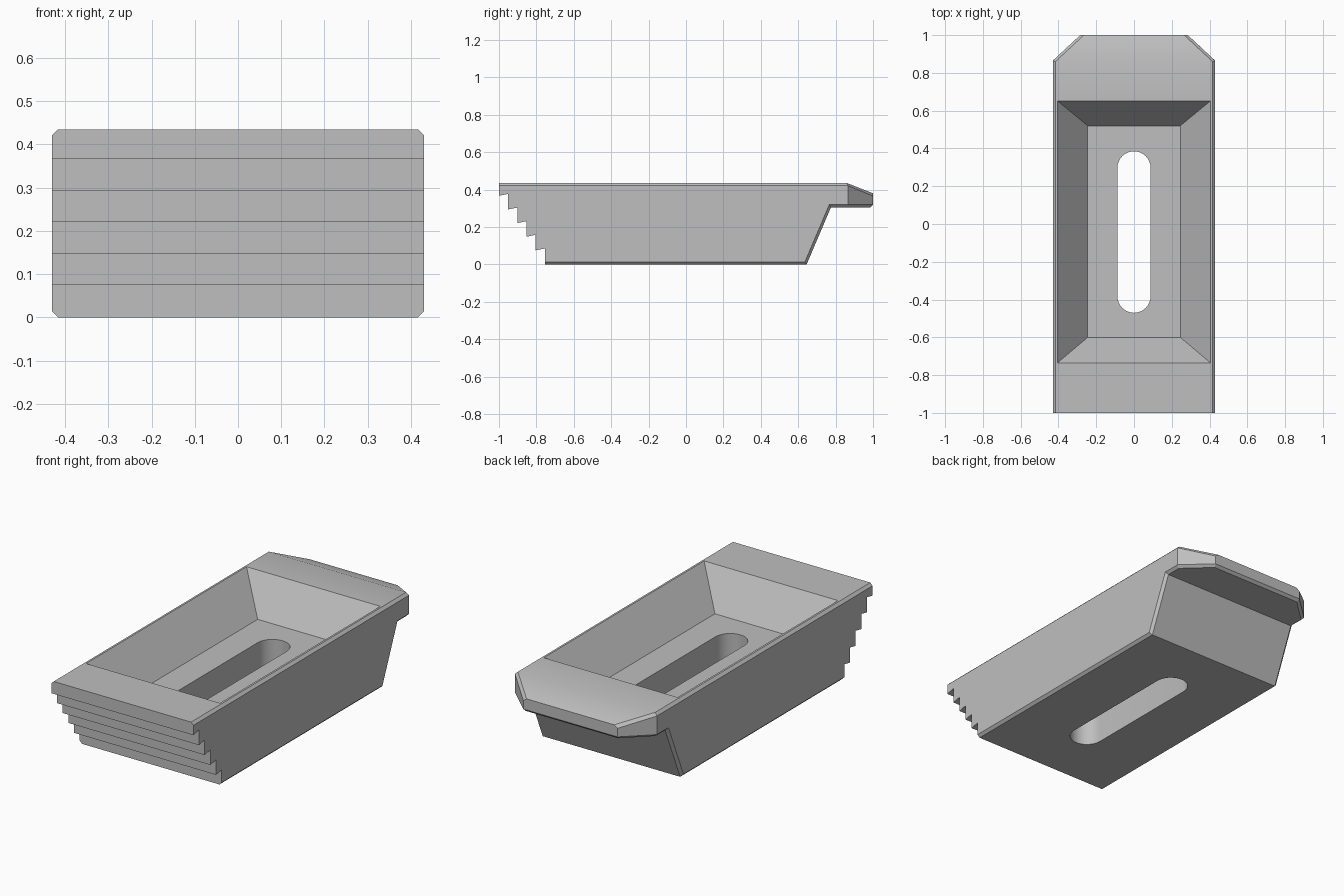
import bpy, bmesh, math
from mathutils import Vector

cube = bpy.data.objects.get("Cube")
if cube:
    bpy.data.objects.remove(cube, do_unlink=True)

HALF_W, TOP, LIP_Z, CHAMFER = 0.43, 0.435, 0.305, 0.014
CORNER_Y = 0.865

grey = bpy.data.materials.new("plain grey")
grey.use_nodes = True
colour = (0.52, 0.52, 0.52, 1)
grey.diffuse_color = colour
grey.node_tree.nodes["Principled BSDF"].inputs["Base Color"].default_value = colour


def add_object(name, bm):
    bmesh.ops.recalc_face_normals(bm, faces=bm.faces)
    mesh = bpy.data.meshes.new(name)
    bm.to_mesh(mesh)
    bm.free()
    obj = bpy.data.objects.new(name, mesh)
    mesh.materials.append(grey)
    bpy.context.collection.objects.link(obj)
    return obj


def loft(rings):
    """Closed solid through rings of equal point count."""
    bm = bmesh.new()
    rows = [[bm.verts.new(p) for p in ring] for ring in rings]
    n = len(rows[0])
    for a, b in zip(rows, rows[1:]):
        for i in range(n):
            j = (i + 1) % n
            bm.faces.new((a[i], a[j], b[j], b[i]))
    bm.faces.new(rows[0][::-1])
    bm.faces.new(rows[-1])
    bmesh.ops.recalc_face_normals(bm, faces=bm.faces)
    return bm


# Side profile: lip at the back, undercut teeth at the front
profile = [(-1, TOP), (CORNER_Y, TOP), (1, 0.38), (1, LIP_Z),
           (0.775, LIP_Z), (0.645, 0), (-0.755, 0)]
for i in range(5):
    y = -0.755 - i * 0.049
    z = 0.075 + i * 0.073
    profile += [(y, z + 0.01), (y - 0.049, z)]
bm = loft([[(x, y, z) for y, z in profile] for x in (-HALF_W, HALF_W)])

# Cut the two back corners
for side in (-1, 1):
    geom = bm.verts[:] + bm.edges[:] + bm.faces[:]
    normal = Vector((side * (1 - CORNER_Y), 0.145, 0))
    cut = bmesh.ops.bisect_plane(bm, geom=geom, dist=1e-5, plane_co=(side * HALF_W, CORNER_Y, 0),
                                 plane_no=normal, clear_outer=True)
    rim = [e for e in bm.edges if e.is_boundary]
    bmesh.ops.holes_fill(bm, edges=rim, sides=0)
bmesh.ops.recalc_face_normals(bm, faces=bm.faces)
bm.normal_update()


# Chamfer the long edges and the underside of the lip
def is_tooth(face):
    c = face.calc_center_median()
    return c.y < -0.74 and c.z < TOP - 0.01


chamfered = []
for e in bm.edges:
    if len(e.link_faces) != 2:
        continue
    flank = [f for f in e.link_faces if abs(f.normal.x) > 0.4]
    other = [f for f in e.link_faces if abs(f.normal.x) < 0.1]
    mid = (e.verts[0].co + e.verts[1].co) / 2
    back_edge = mid.y > 0.999 and abs(mid.z - LIP_Z) < 0.001
    upright = abs(e.verts[0].co.y - e.verts[1].co.y) < 0.001
    if back_edge or (flank and other and not is_tooth(other[0]) and not upright):
        chamfered.append(e)
bmesh.ops.bevel(bm, geom=chamfered, offset=CHAMFER, offset_type='OFFSET',
                segments=1, affect='EDGES', clamp_overlap=False)
body = add_object("clamp_body", bm)


# Tapered pocket and rounded slot
def rectangle(x, y0, y1, z):
    return [(-x, y0, z), (x, y0, z), (x, y1, z), (-x, y1, z)]


pocket = add_object("pocket_cutter", loft([
    rectangle(0.245, -0.6, 0.52, 0.24),
    rectangle(0.405, -0.735, 0.652, TOP),
    rectangle(0.405, -0.735, 0.652, TOP + 0.1)]))


def slot_ring(z, radius=0.088, steps=16):
    ring = []
    for centre, start in ((0.297, 0), (-0.382, math.pi)):
        for i in range(steps + 1):
            a = start + math.pi * i / steps
            ring.append((radius * math.cos(a), centre + radius * math.sin(a), z))
    return ring


slot = add_object("slot_cutter", loft([slot_ring(-0.1), slot_ring(0.35)]))

bpy.context.view_layer.objects.active = body
for cutter in (pocket, slot):
    cutter.hide_render = True
    mod = body.modifiers.new(cutter.name, 'BOOLEAN')
    mod.operation = 'DIFFERENCE'
    mod.solver = 'EXACT'
    mod.object = cutter
    bpy.ops.object.modifier_apply(modifier=mod.name)
    bpy.data.objects.remove(cutter, do_unlink=True)

bpy.ops.object.select_all(action='DESELECT')
body.select_set(True)
bpy.ops.object.shade_smooth_by_angle(angle=math.radians(30))
